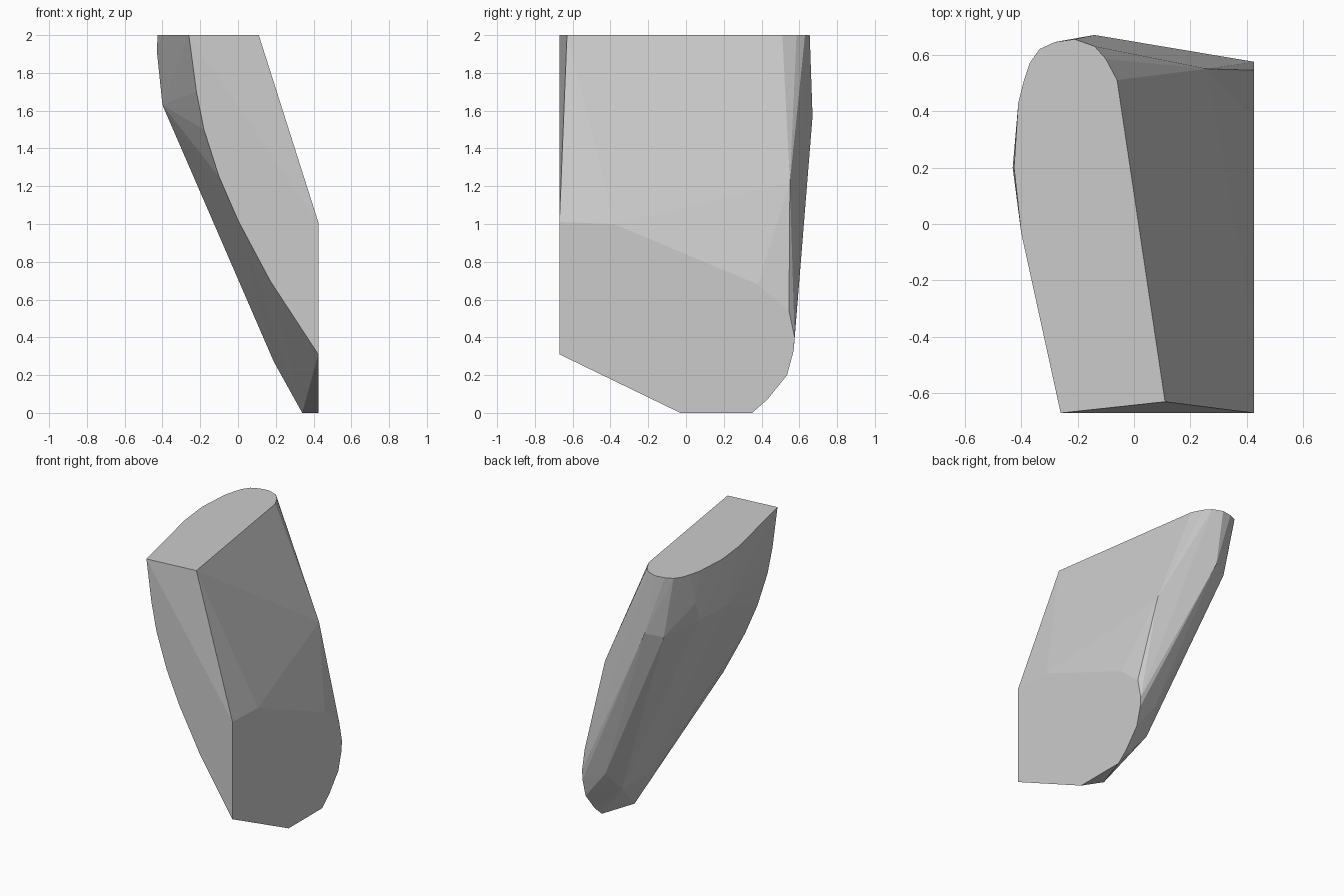
import bpy, bmesh

if "Cube" in bpy.data.objects:
    bpy.data.objects.remove(bpy.data.objects["Cube"])

# Outline of the flat top (x, y) at z = 2
top = [(-.26, -.67), (.11, -.63), (-.06, .51), (-.10, .585), (-.14, .63), (-.21, .655),
       (-.28, .645), (-.335, .62), (-.37, .57), (-.39, .51), (-.41, .43), (-.425, .2), (-.40, -.03)]
# Outline of the flat right side (y, z) at x = 0.425
side = [(-.67, 1.01), (-.67, .31), (-.03, 0), (.35, 0), (.43, .07), (.535, .2),
        (.57, .33), (.575, .4), (.545, .54), (.38, .68), (-.38, 1.0)]
# Curved lower edge of the front (x, z) at y = -0.67
front = [(-.22, 1.7), (-.18, 1.5), (-.10, 1.25), (0, 1.02), (.17, .7)]
# Rounded back ridge, left flank and underside corners
bulge = [(-.14, .67, 1.57), (-.25, .61, 1.55), (.26, .55, 1.22), (.26, .47, 1.1),
         (-.43, .2, 1.92), (-.40, .46, 1.78), (-.40, .1, 1.63), (-.39, .4, 1.63),
         (.27, .53, .4), (.19, .2, .27), (.23, .4, .25), (.34, .1, 0)]

points = ([(x, y, 2) for x, y in top] + [(.425, y, z) for y, z in side]
          + [(x, -.67, z) for x, z in front] + bulge)

# Faceted slanted block wrapped around the outlines
bm = bmesh.new()
for p in points:
    bm.verts.new(p)
hull = bmesh.ops.convex_hull(bm, input=bm.verts)
loose = {g for g in hull["geom_interior"] + hull["geom_unused"] if isinstance(g, bmesh.types.BMVert)}
bmesh.ops.delete(bm, geom=list(loose), context='VERTS')
bmesh.ops.dissolve_limit(bm, angle_limit=.01, verts=bm.verts, edges=bm.edges)
bmesh.ops.recalc_face_normals(bm, faces=bm.faces)
mesh = bpy.data.meshes.new("slanted_block")
bm.to_mesh(mesh)
bm.free()
block = bpy.data.objects.new("slanted_block", mesh)
bpy.context.collection.objects.link(block)

# Plain grey
grey = bpy.data.materials.new("plain_grey")
grey.diffuse_color = (.6, .6, .6, 1)
grey.use_nodes = True
grey.node_tree.nodes["Principled BSDF"].inputs["Base Color"].default_value = grey.diffuse_color
mesh.materials.append(grey)
